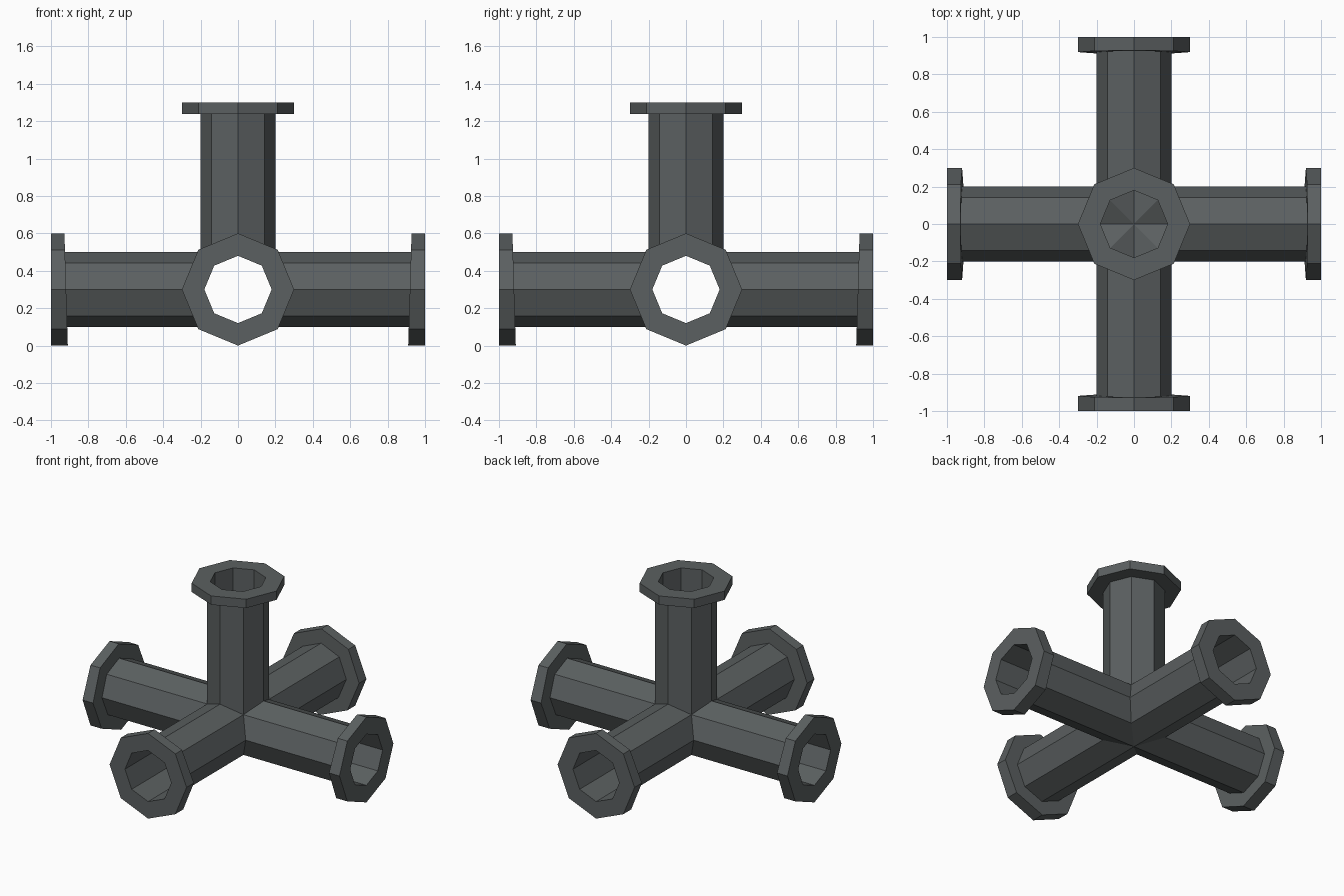
import bpy, bmesh, math
from mathutils import Vector

if "Cube" in bpy.data.objects:
    bpy.data.objects.remove(bpy.data.objects["Cube"])

metal = bpy.data.materials.new("dark grey metal")
metal.diffuse_color = (0.105, 0.117, 0.119, 1)
metal.use_nodes = True
metal.node_tree.nodes["Principled BSDF"].inputs["Base Color"].default_value = metal.diffuse_color

CENTRE = Vector((0, 0, 0.3))
R_PIPE, R_BORE, R_FLANGE = 0.2, 0.18, 0.3
UP = Vector((0, 0, 1))


def build_arm(name, axis, side, up, length, back, tilt, vertical):
    """Octagonal tube with a flange, mitred at the junction so all arms meet."""
    bm = bmesh.new()

    def mitre(u, w):
        if vertical:
            return max(abs(u), abs(w))
        return max(abs(u), w)

    def ring(radius, dist):
        verts = []
        for i in range(8):
            a = i * math.pi / 4
            u, w = radius * math.cos(a), radius * math.sin(a)
            verts.append(bm.verts.new(CENTRE + side * u + up * w + axis * dist(u, w)))
        return verts

    def flange_back(u, w):
        return back + tilt * w

    def end(u, w):
        return length

    rings = [
        ring(R_PIPE, mitre),            # outer wall at the junction
        ring(R_PIPE, flange_back),      # outer wall at the flange
        ring(R_FLANGE, flange_back),    # flange back
        ring(R_FLANGE, end),            # flange face
        ring(R_BORE, end),              # bore mouth
        ring(R_BORE, mitre),            # bore at the junction
    ]
    for a, b in zip(rings, rings[1:]):
        for i in range(8):
            j = (i + 1) % 8
            bm.faces.new((a[i], a[j], b[j], b[i]))
    # side x up = axis, so the loft above already faces outward
    mesh = bpy.data.meshes.new(name)
    bm.to_mesh(mesh)
    bm.free()
    mesh.materials.append(metal)
    obj = bpy.data.objects.new(name, mesh)
    bpy.context.collection.objects.link(obj)


# four horizontal arms
for name, axis in (("right_pipe", (1, 0, 0)), ("back_pipe", (0, 1, 0)),
                   ("left_pipe", (-1, 0, 0)), ("front_pipe", (0, -1, 0))):
    axis = Vector(axis)
    build_arm(name, axis, UP.cross(axis), UP, 1.0, 0.919, 0.03, False)

# upright arm
build_arm("top_pipe", UP, Vector((1, 0, 0)), Vector((0, 1, 0)), 1.0, 0.938, 0, True)
